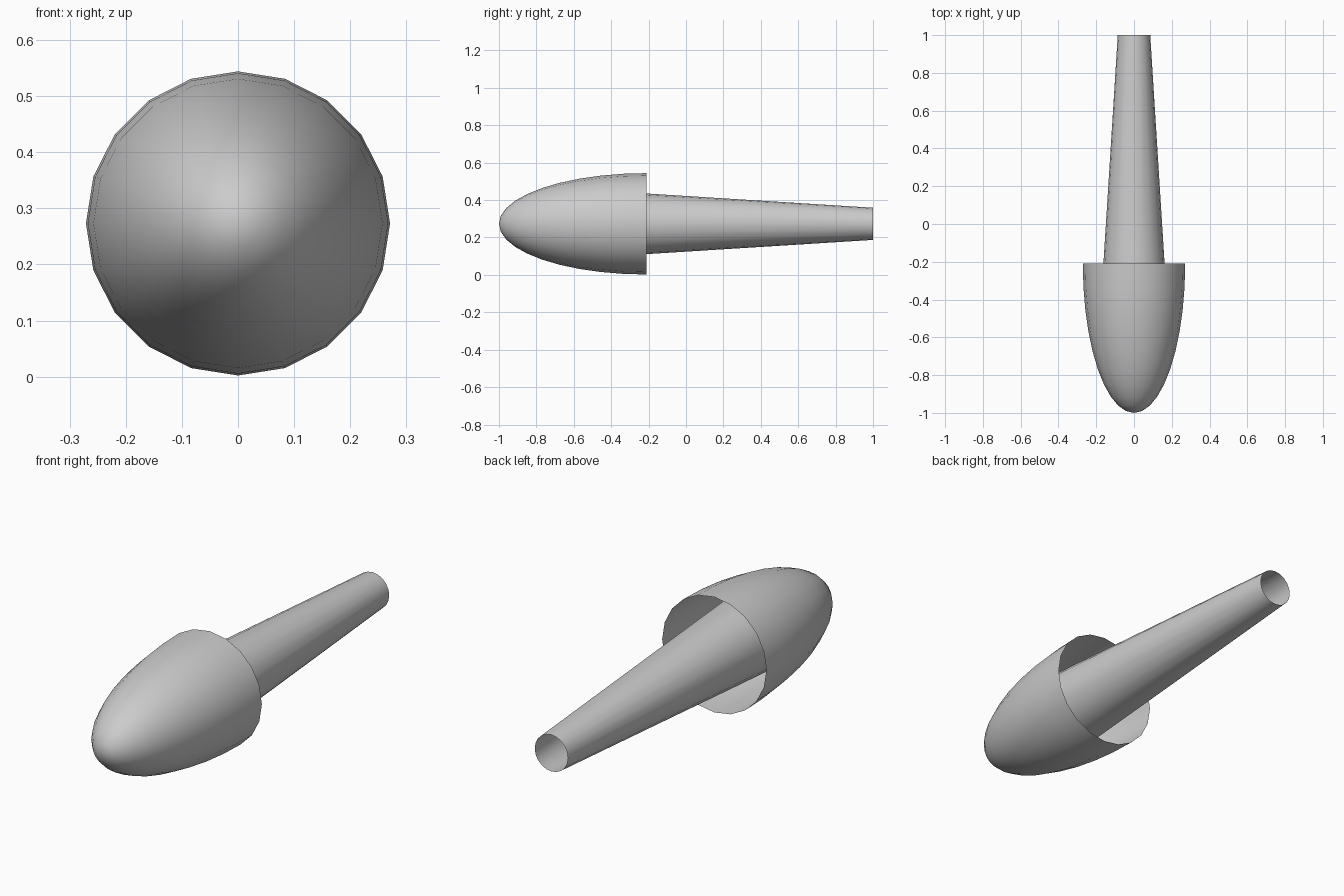
import bpy
import bmesh
from math import sin, cos, pi

cube = bpy.data.objects.get("Cube")
if cube:
    bpy.data.objects.remove(cube, do_unlink=True)

SIDES = 20
AXIS_Z = 0.273      # height of the shared long axis
RIM_Y = -0.21       # back rim of the nose shell
NOSE_RADIUS = 0.271
NOSE_LENGTH = 0.79

grey = bpy.data.materials.new("plain grey")
grey.use_nodes = True
colour = (0.6, 0.6, 0.6, 1)
grey.diffuse_color = colour
grey.node_tree.nodes["Principled BSDF"].inputs["Base Color"].default_value = colour


def lathe(name, profile):
    """Open, smooth shell of revolution about the y axis from (radius, y) points."""
    bm = bmesh.new()
    rings = []
    for radius, y in profile:
        if radius < 1e-5:
            rings.append([bm.verts.new((0, y, 0))] * SIDES)
            continue
        angles = [2 * pi * i / SIDES for i in range(SIDES)]
        rings.append([bm.verts.new((radius * sin(a), y, radius * cos(a))) for a in angles])
    for front, back in zip(rings, rings[1:]):
        for i in range(SIDES):
            j = (i + 1) % SIDES
            corners = [front[i], front[j], back[j], back[i]]
            bm.faces.new(list(dict.fromkeys(corners)))
    # Turn the faces outward
    bm.normal_update()
    for face in bm.faces:
        face.smooth = True
        middle = face.calc_center_median()
        outward = middle.copy()
        outward.y = 0
        if face.normal.dot(outward) < 0:
            face.normal_flip()
    mesh = bpy.data.meshes.new(name)
    bm.to_mesh(mesh)
    bm.free()
    mesh.materials.append(grey)
    obj = bpy.data.objects.new(name, mesh)
    obj.location.z = AXIS_Z
    bpy.context.collection.objects.link(obj)
    return obj


# Rounded nose: half an ellipsoid, hollow and open at the back
STEPS = 10
nose = []
for k in range(STEPS + 1):
    angle = pi / 2 * k / STEPS
    nose.append((NOSE_RADIUS * sin(angle), RIM_Y - NOSE_LENGTH * cos(angle)))
lathe("nose_shell", nose)

# Tapered tube, reaching into the nose and open at the back end
lathe("tapered_tube", [(0.195, -0.74), (0.162, RIM_Y), (0.086, 1.0)])
